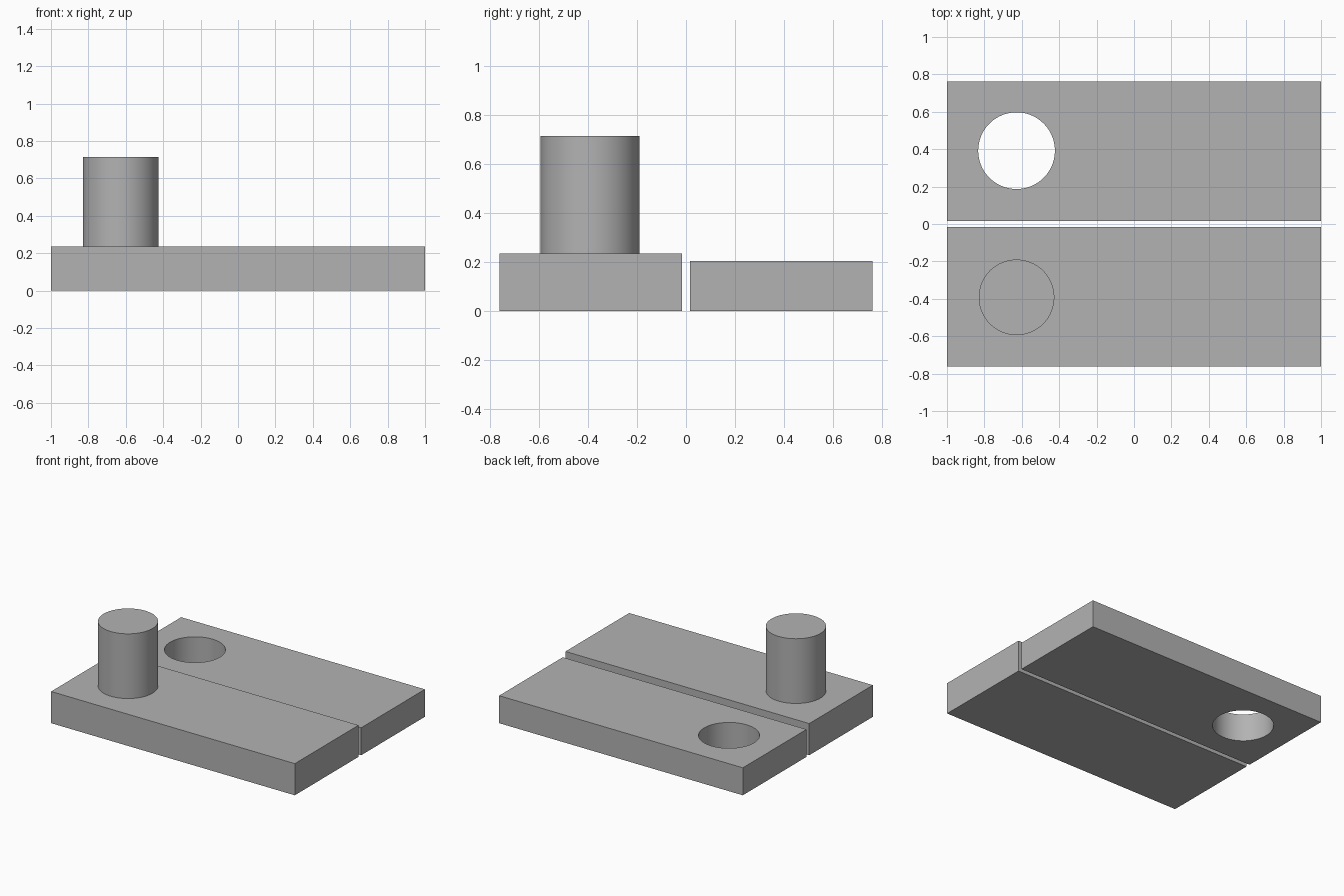
import bpy

default = bpy.data.objects.get("Cube")
if default:
    bpy.data.objects.remove(default, do_unlink=True)

# Single plain grey
GREY = (0.45, 0.45, 0.45, 1.0)
grey = bpy.data.materials.new("plain_grey")
grey.use_nodes = True
grey.diffuse_color = GREY
grey.node_tree.nodes["Principled BSDF"].inputs["Base Color"].default_value = GREY

HALF_LENGTH = 1.0
INNER_Y, OUTER_Y = 0.016, 0.762
PEG_X, PEG_Y = -0.628, 0.392


def finish(obj, name):
    obj.name = obj.data.name = name
    obj.data.materials.clear()
    obj.data.materials.append(grey)
    return obj


def plate(name, side, height):
    """Rectangular slab on the ground, on the front (-1) or back (+1) side."""
    bpy.ops.mesh.primitive_cube_add(
        size=1, location=(0, side * (INNER_Y + OUTER_Y) / 2, height / 2))
    obj = bpy.context.object
    obj.scale = (2 * HALF_LENGTH, OUTER_Y - INNER_Y, height)
    bpy.ops.object.transform_apply(location=False, rotation=False, scale=True)
    return finish(obj, name)


def cylinder(name, side, radius, bottom, top):
    bpy.ops.mesh.primitive_cylinder_add(
        vertices=96, radius=radius, depth=top - bottom,
        location=(PEG_X, side * PEG_Y, (bottom + top) / 2))
    return finish(bpy.context.object, name)


def smooth(obj):
    bpy.ops.object.select_all(action="DESELECT")
    obj.select_set(True)
    bpy.context.view_layer.objects.active = obj
    bpy.ops.object.shade_smooth_by_angle()


def boolean(target, tool, operation):
    """Apply a boolean and discard the tool object."""
    mod = target.modifiers.new(operation.title(), "BOOLEAN")
    mod.operation, mod.object, mod.solver = operation, tool, "EXACT"
    bpy.context.view_layer.objects.active = target
    bpy.ops.object.modifier_apply(modifier=mod.name)
    bpy.data.objects.remove(tool, do_unlink=True)
    smooth(target)


# Front plate carrying the round peg
peg_plate = plate("peg_plate", -1, 0.235)
boolean(peg_plate, cylinder("peg", -1, 0.202, 0.1, 0.715), "UNION")

# Thinner back plate with the matching through hole
hole_plate = plate("hole_plate", 1, 0.204)
boolean(hole_plate, cylinder("hole_cutter", 1, 0.205, -0.1, 0.4), "DIFFERENCE")
